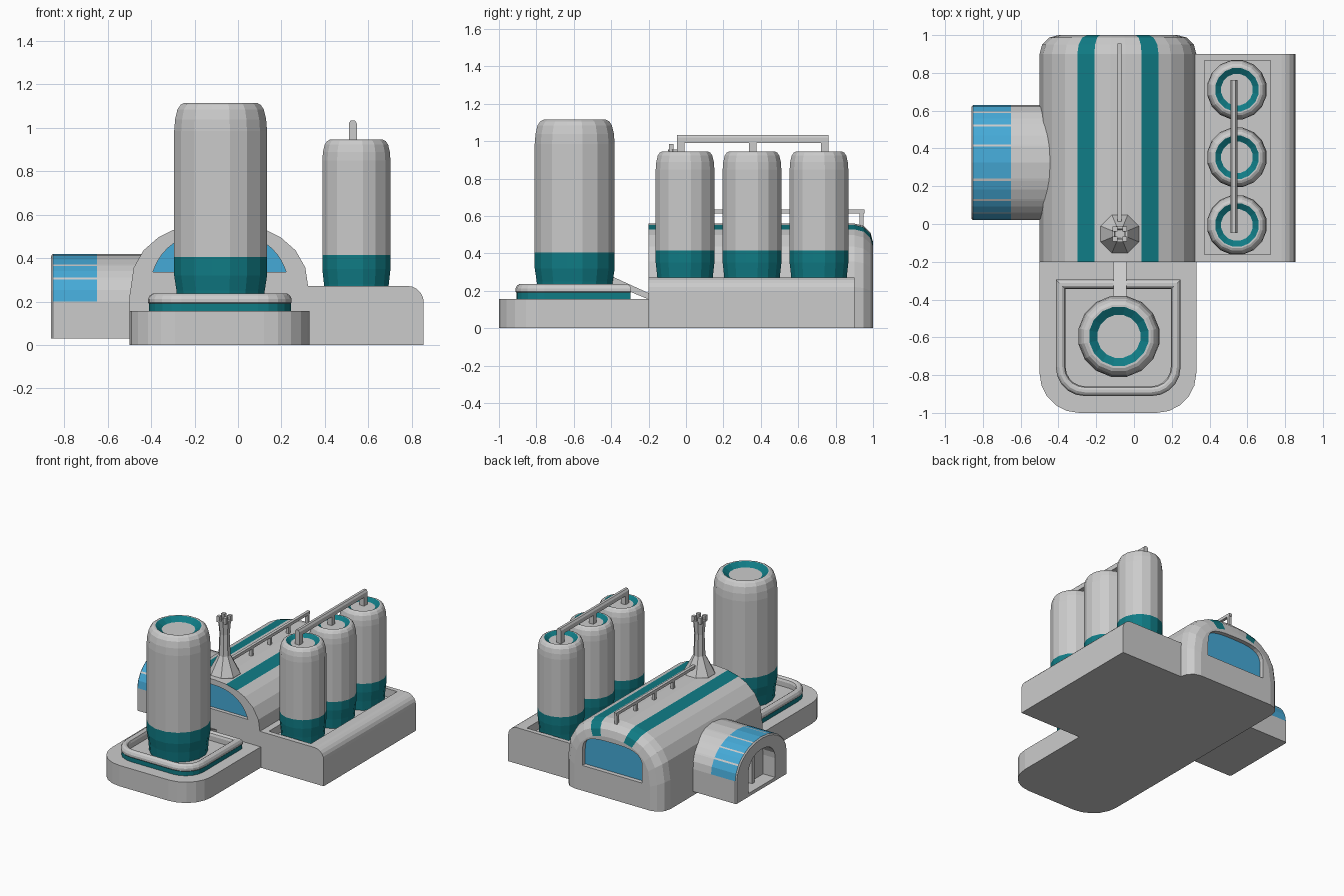
import bpy, bmesh
from math import sin, cos, pi, radians

if "Cube" in bpy.data.objects:
    bpy.data.objects.remove(bpy.data.objects["Cube"])


def material(name, col):
    m = bpy.data.materials.new(name)
    m.diffuse_color = (*col, 1)
    m.use_nodes = True
    m.node_tree.nodes["Principled BSDF"].inputs["Base Color"].default_value = m.diffuse_color
    return m


TEAL = material("teal", (0.005, 0.20, 0.235))
BLUE = material("window_blue", (0.06, 0.40, 0.68))


def loft(name, rings, paint=None, mat=None):
    """Skin closed rings and cap the ends; paint(i, j) picks the coloured faces."""
    bm = bmesh.new()
    vs = [[bm.verts.new(p) for p in r] for r in rings]
    n = len(rings[0])
    for i in range(len(rings) - 1):
        for j in range(n):
            k = (j + 1) % n
            f = bm.faces.new((vs[i][j], vs[i][k], vs[i + 1][k], vs[i + 1][j]))
            f.material_index = int(bool(paint and paint(i, j)))
    bm.faces.new(vs[0])
    bm.faces.new(vs[-1])
    bmesh.ops.recalc_face_normals(bm, faces=bm.faces)
    me = bpy.data.meshes.new(name)
    bm.to_mesh(me)
    bm.free()
    if paint:
        me.materials.append(None)
    if mat:
        me.materials.append(mat)
    ob = bpy.data.objects.new(name, me)
    bpy.context.collection.objects.link(ob)
    return ob


def prism(name, pts, axis, a, b, mat=None):
    """Extrude a 2D outline along an axis from a to b."""
    place = {"x": lambda p, t: (t, p[0], p[1]),
             "y": lambda p, t: (p[0], t, p[1]),
             "z": lambda p, t: (p[0], p[1], t)}[axis]
    return loft(name, [[place(p, t) for p in pts] for t in (a, b)], None, mat)


def box(name, x0, x1, y0, y1, z0, z1):
    return prism(name, [(x0, y0), (x1, y0), (x1, y1), (x0, y1)], "z", z0, z1)


def circle(x, y, r, z, n):
    return [(x + r * cos(2 * pi * (k + .5) / n), y + r * sin(2 * pi * (k + .5) / n), z) for k in range(n)]


def arch(c, z0, rx, base, rz, e=2.4, n=14):
    """Arched outline: flat bottom at base, rounded top above z0."""
    pts = [(c - rx, base)] if base < z0 else []
    for k in range(n + 1):
        t = pi - pi * k / n
        u = abs(cos(t)) ** (2 / e) * (1 if cos(t) > 0 else -1)
        z = z0 + rz * max(sin(t), 0) ** (2 / e)
        pts.append((c + rx * u, max(z, base)))
    if base < z0:
        pts.append((c + rx, base))
    return pts


def cut(ob, cutter):
    cutter.hide_render = True
    m = ob.modifiers.new("cut", "BOOLEAN")
    m.operation, m.solver, m.object = "DIFFERENCE", "EXACT", cutter
    bpy.context.view_layer.objects.active = ob
    bpy.ops.object.modifier_apply(modifier=m.name)
    bpy.data.objects.remove(cutter, do_unlink=True)


CX = -0.085

# main hall: arched roof with two stripes and a rounded back end
half = [.04, .125, .215, .28, .35, .395, .415]
us = [-u for u in reversed(half)] + half
prof = [(-.415, 0)] + [(u, .22 + .34 * max(0, 1 - (abs(u) / .415) ** 2.4) ** (1 / 2.4)) for u in us] + [(.415, 0)]
levels = [(-.2, 0)] + [(.9 + .1 * sin(radians(t)), .1 * (1 - cos(radians(t)))) for t in (0, 30, 60, 90)]
rings = [[(CX + u * (.415 - d) / .415, y, z * (.56 - d) / .56) for u, z in prof] for y, d in levels]
stripe = [j for j in range(len(prof) - 1) if abs(abs(prof[j][0] + prof[j + 1][0]) / 2 - .17) < .01]
hall = loft("main_hall", rings, lambda i, j: j in stripe, TEAL)


# hall windows, set back in the end walls
def front_outline():
    n = 12
    top = [p for p in arch(CX, .22, .32, .1, .30, n=24) if p[1] > .345]
    return [(CX - .307, .335)] + top + [(CX + .307, .335)]


back_outline = arch(CX, .29, .25, .19, .135, e=3.2)
cut(hall, prism("front_window_cut", front_outline(), "y", -.3, -.17))
cut(hall, prism("back_window_cut", back_outline, "y", .965, 1.1))
prism("front_window", front_outline(), "y", -.172, -.15, BLUE)
prism("back_window", back_outline, "y", .95, .967, BLUE)


# front pad with a raised rounded rim
def pad_outline(x0, x1, y0, y1, r, n=5):
    pts = [(x1, y1), (x0, y1)]
    for cx, a0 in ((x0 + r, 180), (x1 - r, 270)):
        for k in range(n + 1):
            a = radians(a0 + 90 * k / n)
            pts.append((cx + r * cos(a), y0 + r + r * sin(a)))
    return pts


prism("front_pad", pad_outline(-.5, .33, -1, -.2, .21), "z", 0, .157)
rim = [(.0, .15), (.0, .19), (-.004, .195), (-.004, .212), (.004, .228), (.016, .236),
       (.03, .236), (.042, .228), (.048, .212), (.048, .175)]
rings = [[(x, y, z) for x, y in pad_outline(-.41 + d, .243 - d, -.907 + d, -.297 - d, .15 - d)] for d, z in rim]
loft("tank_rim", rings, lambda i, j: i == 0, TEAL)


# storage tanks: teal foot, domed shoulder, dished teal ring on top
def tank(name, x, y, r, z0, foot, top, n):
    pr = [(.92, z0), (.95, z0 + .08), (1, z0 + .15), (1, foot), (1, top - .6 * r), (.98, top - .35 * r),
          (.93, top - .14 * r), (.86, top - .04 * r), (.78, top), (.73, top), (.53, top - .13 * r)]
    loft(name, [circle(x, y, s * r, z, n) for s, z in pr], lambda i, j: i < 3 or i == 9, TEAL)


tank("large_tank", -.08, -.595, .218, .17, .405, 1.115, 16)
for k, y in enumerate((-.005, .353, .711)):
    tank(f"small_tank_{k + 1}", .545, y, .16, .2, .415, .945, 16)

# sloped brace from hall to large tank
brace = [(-.19, .15), (-.19, .183), (-.42, .288), (-.42, .245)]
prism("tank_brace", brace, "x", -.109, -.04)

# side platform with rounded edge and sunken tray
edge = [(.78 + .075 * sin(radians(a)), .197 + .075 * cos(radians(a))) for a in range(0, 91, 18)]
side = prism("side_platform", [(.3, 0), (.3, .272)] + edge + [(.855, 0)], "y", -.2, .9)
cut(side, box("tray_cut", .372, .722, -.162, .866, .21, .4))

# pipe over the small tanks
bar = [(.51, .99), (.547, .99), (.547, 1.02), (.538, 1.034), (.519, 1.034), (.51, 1.02)]
prism("tank_pipe", bar, "y", -.048, .762)
for k, y in enumerate((-.028, .357, .742)):
    box(f"tank_pipe_post_{k + 1}", .51, .547, y - .02, y + .02, .9, 1.0)

# chimney: flared foot, open stack with a notched mouth
ch = [(.11, .5), (.11, .56), (.042, .69), (.036, .85), (.046, .955), (.03, .955), (.024, .70)]
loft("chimney", [circle(-.075, -.053, r, z, 8) for r, z in ch])
for k in range(4):
    a = pi / 4 + k * pi / 2
    x, y = -.075 + .037 * cos(a), -.053 + .037 * sin(a)
    box(f"chimney_prong_{k + 1}", x - .013, x + .013, y - .013, y + .013, .94, .985)

# roof rail and its posts
box("roof_rail", -.088, -.066, 0, .955, .613, .635)
for k, y in enumerate((.27, .49, .71, .938)):
    box(f"roof_rail_post_{k + 1}", -.088, -.066, y - .011, y + .011, .52, .62)

# entrance annex: vaulted, glazed panels split by ribs
AY, AR = .325, .305
ang = sorted(s * a for s in (-1, 1) for a in (0, 16, 18.5, 28, 39, 41.5, 50, 59.5, 62.5, 76, 90) if a or s > 0)
ribs = (17, 40, 61)
vault = [(-AR, .03)] + [(AR * sin(radians(a)), .2 + .22 * cos(radians(a))) for a in ang] + [(AR, .03)]


def glazed(i, j):
    if i != 1 or not 1 <= j < len(ang):
        return False
    mid = abs(ang[j - 1] + ang[j]) / 2
    return all(abs(mid - r) > 1.0 for r in ribs)


rings = [[(x, AY + y * s, .03 + (z - .03) * s) for y, z in vault]
         for x, s in ((-.86, .975), (-.852, 1), (-.65, 1), (-.40, 1))]
annex = loft("entrance_annex", rings, glazed, BLUE)
door = arch(AY, .2, .16, .055, .13, e=2.2, n=10)
cut(annex, prism("door_cut", door, "x", -.95, -.76))
box("door_post", -.79, -.755, AY - .015, AY + .015, .05, .325)
